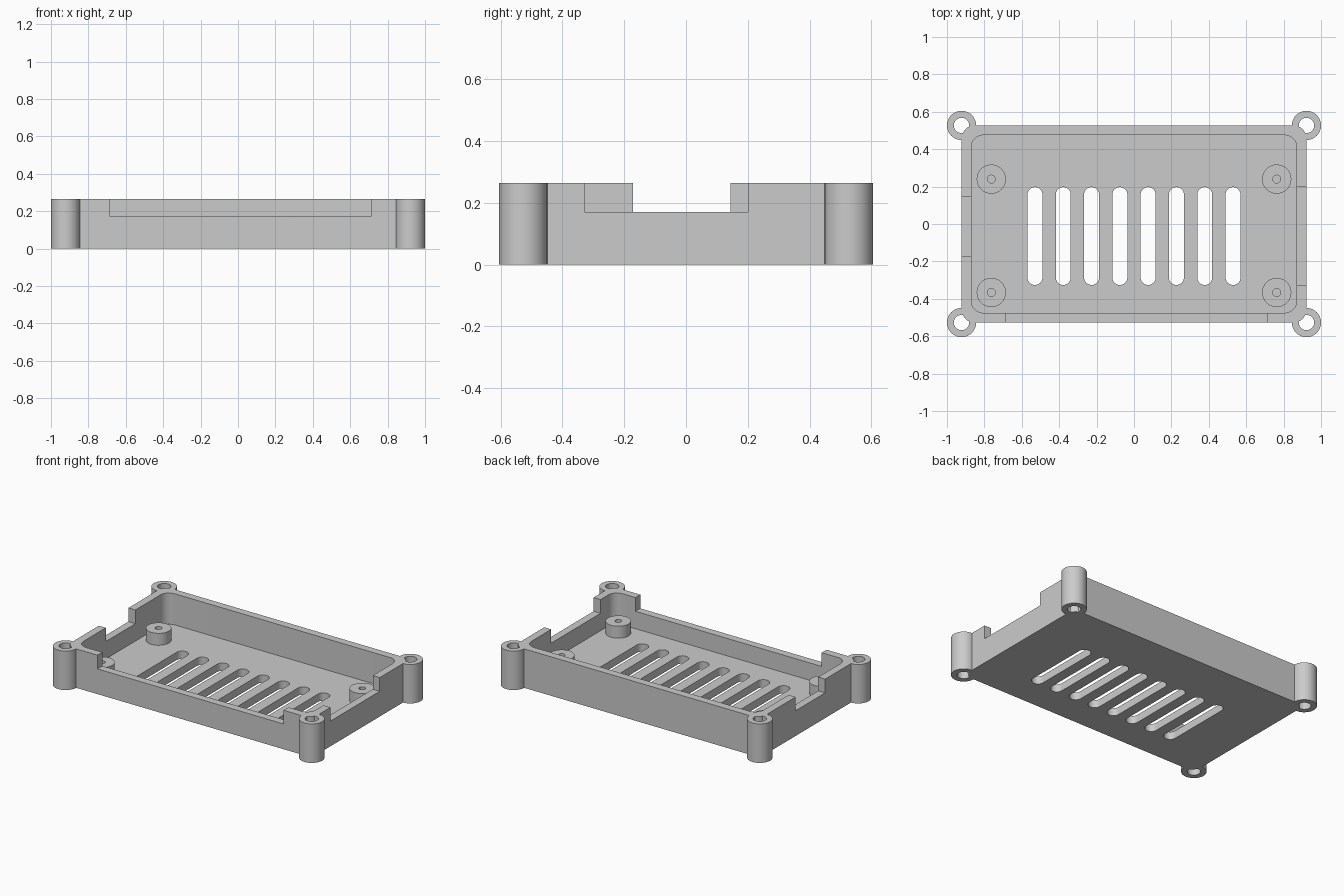
import bpy, bmesh, math
from mathutils import Vector

cube = bpy.data.objects.get("Cube")
if cube:
    bpy.data.objects.remove(cube, do_unlink=True)

HEIGHT, FLOOR, RIM = 0.264, 0.053, 0.171
HALF_X, HALF_Y, WALL = 0.922, 0.527, 0.052
POST_R, POST_HOLE = 0.078, 0.041
OVER = 0.1  # how far cutters reach past the body

grey = bpy.data.materials.new("plain grey")
grey.use_nodes = True
grey.diffuse_color = (0.6, 0.6, 0.6, 1)
grey.node_tree.nodes["Principled BSDF"].inputs["Base Color"].default_value = (0.6, 0.6, 0.6, 1)


def prism(name, x0, x1, y0, y1, z0, z1, r=0, steps=16):
    """Upright block with rounded vertical corners; also makes discs and slots."""
    bm = bmesh.new()
    corners = [(x1 - r, y1 - r), (x0 + r, y1 - r), (x0 + r, y0 + r), (x1 - r, y0 + r)]
    ring = []
    for i, (cx, cy) in enumerate(corners):
        for k in range(steps + 1 if r else 1):
            a = (i + k / steps) * math.pi / 2
            p = Vector((cx + r * math.cos(a), cy + r * math.sin(a), z0))
            if not ring or (p - ring[-1]).length > 1e-4 and (p - ring[0]).length > 1e-4:
                ring.append(p)
    base = bm.faces.new([bm.verts.new(p) for p in ring])
    top = bmesh.ops.extrude_face_region(bm, geom=[base])
    moved = [v for v in top["geom"] if isinstance(v, bmesh.types.BMVert)]
    bmesh.ops.translate(bm, verts=moved, vec=(0, 0, z1 - z0))
    bmesh.ops.recalc_face_normals(bm, faces=bm.faces)
    mesh = bpy.data.meshes.new(name)
    bm.to_mesh(mesh)
    bm.free()
    mesh.materials.append(grey)
    ob = bpy.data.objects.new(name, mesh)
    bpy.context.collection.objects.link(ob)
    return ob


def disc(name, x, y, r, z0, z1):
    return prism(name, x - r, x + r, y - r, y + r, z0, z1, r)


def combine(target, tools, operation):
    """Bake boolean modifiers into the target and discard the tools."""
    for tool in tools:
        tool.hide_render = True
        mod = target.modifiers.new(tool.name, 'BOOLEAN')
        mod.operation, mod.solver, mod.object = operation, 'EXACT', tool
    bpy.context.view_layer.update()
    graph = bpy.context.evaluated_depsgraph_get()
    mesh = bpy.data.meshes.new_from_object(target.evaluated_get(graph))
    target.modifiers.clear()
    target.data = mesh
    for tool in tools:
        bpy.data.objects.remove(tool, do_unlink=True)


# Tray shell with its cavity
tray = prism("tray", -HALF_X, HALF_X, -HALF_Y, HALF_Y, 0, HEIGHT, 0.07)
ix, iy = HALF_X - WALL, HALF_Y - WALL
cuts = [prism("cavity", -ix, ix, -iy, iy, FLOOR, HEIGHT + OVER, 0.065)]

# Port openings in the front, left and right walls
top = HEIGHT + OVER
cuts.append(prism("front_opening", -0.684, 0.711, -HALF_Y - OVER, -iy + 0.02, RIM, top))
cuts.append(prism("left_opening", ix - 0.02, HALF_X + OVER, -0.328, 0.2, RIM, top))
cuts.append(prism("right_opening", -HALF_X - OVER, -ix + 0.02, -0.172, 0.144, RIM, top))

# Vent slots through the floor
for i in range(8):
    x = (i - 3.5) * 0.1513
    cuts.append(prism("vent_slot", x - 0.04, x + 0.04, -0.326, 0.197, -OVER, FLOOR + OVER, 0.04))
combine(tray, cuts, 'DIFFERENCE')

# Corner screw posts: tubes that wrap the rounded corners of the shell
posts, standoffs, pilots = [], [], []
for sx in (-1, 1):
    for sy in (-1, 1):
        x, y = sx * HALF_X, sy * HALF_Y
        post = disc("corner_post", x, y, POST_R, 0, HEIGHT)
        combine(post, [disc("post_hole", x, y, POST_HOLE, -OVER, top)], 'DIFFERENCE')
        posts.append(post)
        # Board standoffs with blind pilot holes
        x, y = sx * 0.763, -0.063 + sy * 0.303
        standoffs.append(disc("standoff", x, y, 0.078, FLOOR - 0.02, 0.134))
        pilots.append(disc("pilot_hole", x, y, 0.021, FLOOR, HEIGHT))
combine(tray, posts + standoffs, 'UNION')
combine(tray, pilots, 'DIFFERENCE')

# Smooth round walls, keep crisp edges
bpy.ops.object.select_all(action='DESELECT')
tray.select_set(True)
bpy.context.view_layer.objects.active = tray
bpy.ops.object.shade_smooth_by_angle(angle=math.radians(30))
